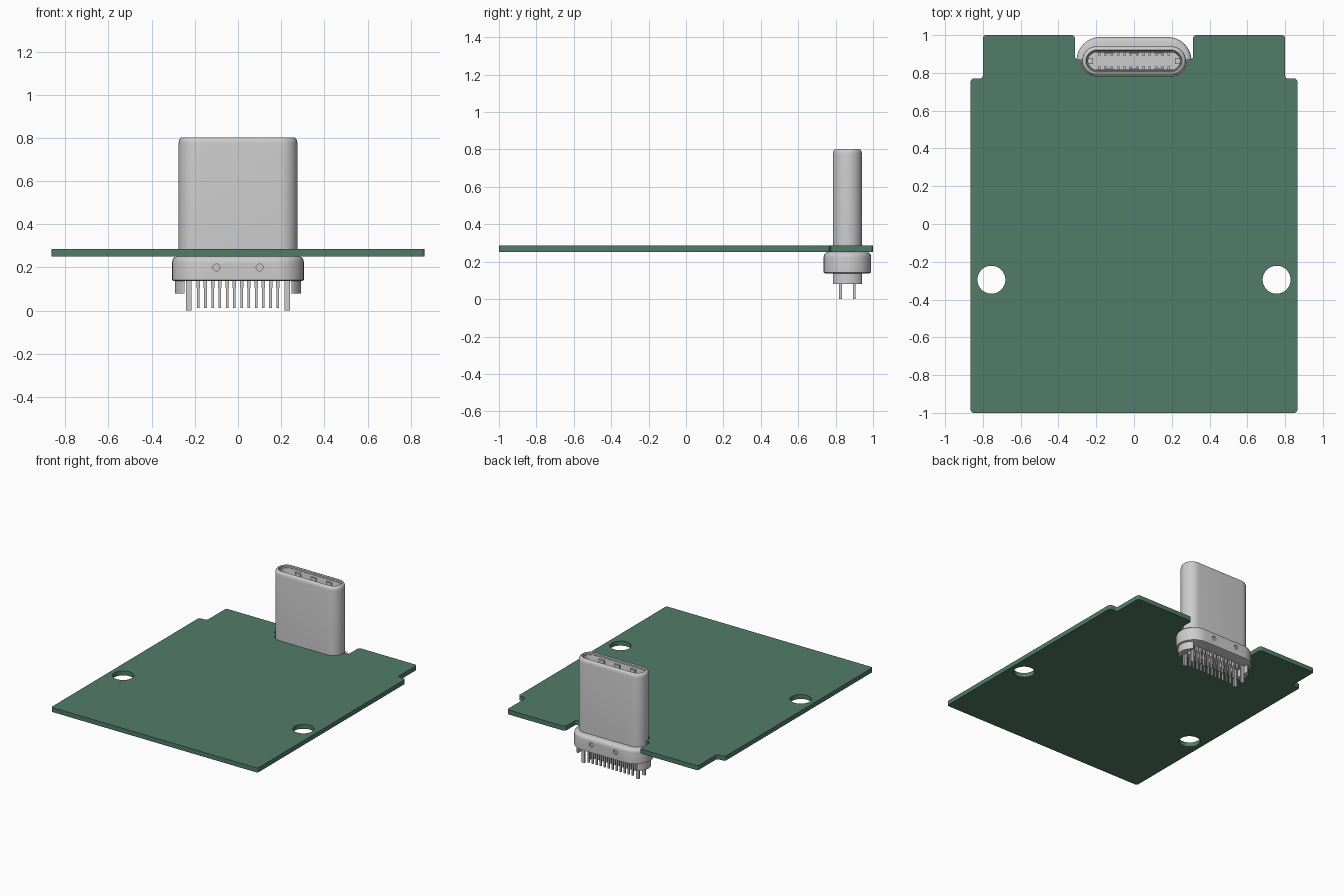
import bpy, bmesh, math
from mathutils import Vector, Matrix

if "Cube" in bpy.data.objects:
    bpy.data.objects.remove(bpy.data.objects["Cube"])

CY = 0.863  # connector centre in y


def finish(name, bm, mat=None, smooth=True):
    bmesh.ops.remove_doubles(bm, verts=bm.verts, dist=1e-5)
    bmesh.ops.recalc_face_normals(bm, faces=bm.faces)
    me = bpy.data.meshes.new(name)
    bm.to_mesh(me)
    bm.free()
    ob = bpy.data.objects.new(name, me)
    bpy.context.collection.objects.link(ob)
    if mat:
        me.materials.append(mat)
    if smooth:
        bpy.ops.object.select_all(action='DESELECT')
        ob.select_set(True)
        bpy.context.view_layer.objects.active = ob
        bpy.ops.object.shade_smooth_by_angle(angle=math.radians(35))
    return ob


def stadium(seg, r, n=16):
    pts = []
    for s, a0 in ((1, -90), (-1, 90)):
        for i in range(n + 1):
            a = math.radians(a0 + 180 * i / n)
            pts.append((s * seg + r * math.cos(a), CY + r * math.sin(a)))
    return pts


def loft(name, seg, profile):
    """Stack stadium loops of (radius, z) and cap both ends."""
    bm = bmesh.new()
    rings = [[bm.verts.new((x, y, z)) for x, y in stadium(seg, r)] for r, z in profile]
    for a, b in zip(rings, rings[1:]):
        for i in range(len(a)):
            j = (i + 1) % len(a)
            bm.faces.new((a[i], a[j], b[j], b[i]))
    bm.faces.new(rings[0][::-1])
    bm.faces.new(rings[-1])
    return finish(name, bm)


def plate(name, loops, z0, z1, mat=None):
    """Flat plate from closed outlines; inner outlines become holes."""
    cu = bpy.data.curves.new(name, 'CURVE')
    cu.dimensions = '2D'
    cu.fill_mode = 'BOTH'
    cu.extrude = (z1 - z0) / 2
    for pts in loops:
        sp = cu.splines.new('POLY')
        sp.points.add(len(pts) - 1)
        for p, (x, y) in zip(sp.points, pts):
            p.co = (x, y, 0, 1)
        sp.use_cyclic_u = True
    tmp = bpy.data.objects.new(name + "_outline", cu)
    bpy.context.collection.objects.link(tmp)
    bpy.context.view_layer.update()
    me = bpy.data.meshes.new_from_object(tmp.evaluated_get(bpy.context.evaluated_depsgraph_get()))
    bpy.data.objects.remove(tmp)
    bm = bmesh.new()
    bm.from_mesh(me)
    bmesh.ops.translate(bm, verts=bm.verts, vec=(0, 0, (z0 + z1) / 2))
    return finish(name, bm, mat)


def boxes(name, items):
    """One object from boxes given as (x0, x1, y0, y1, z0, z1)."""
    bm = bmesh.new()
    for x0, x1, y0, y1, z0, z1 in items:
        m = Matrix.Translation(((x0 + x1) / 2, (y0 + y1) / 2, (z0 + z1) / 2))
        m = m @ Matrix.Diagonal((abs(x1 - x0), abs(y1 - y0), z1 - z0, 1))
        bmesh.ops.create_cube(bm, size=1, matrix=m)
    return finish(name, bm, smooth=False)


def fillet(a, p, b, r, n=5):
    a, p, b = Vector(a), Vector(p), Vector(b)
    s, e = p + (a - p).normalized() * r, p + (b - p).normalized() * r
    out = []
    for i in range(n + 1):
        t = i / n
        out.append(tuple(s * (1 - t) ** 2 + p * 2 * t * (1 - t) * 0.95
                         + (s + e) / 2 * 2 * t * (1 - t) * 0.05 + e * t ** 2))
    return out


# Circuit board: right half outline with filleted corners, then mirrored
green = bpy.data.materials.new("board_green")
green.diffuse_color = (0.085, 0.2, 0.14, 1)
green.use_nodes = True
green.node_tree.nodes["Principled BSDF"].inputs["Base Color"].default_value = green.diffuse_color
corners = [(0, -1), (0.865, -1), (0.865, 0.77), (0.8, 0.77), (0.8, 1),
           (0.313, 1), (0.313, 0.87), (0.277, 0.87)]
half = []
for i in range(1, len(corners) - 1):
    half += fillet(corners[i - 1], corners[i], corners[i + 1], 0.018)
half.append(corners[-1])
for i in range(13):
    a = math.radians(-90 * i / 12)
    half.append((0.197 + 0.08 * math.cos(a), CY + 0.08 * math.sin(a)))
outline = half + [(-x, y) for x, y in reversed(half)]
holes = [[(s * 0.755 + 0.074 * math.cos(k * math.pi / 24), -0.295 + 0.074 * math.sin(k * math.pi / 24))
          for k in range(48)] for s in (-1, 1)]
plate("circuit_board", [outline] + holes, 0.252, 0.286, green)

# Metal shell with rounded rim and a deep socket
loft("connector_shell", 0.197, [
    (0.078, 0.245), (0.078, 0.775), (0.076, 0.788), (0.071, 0.798), (0.063, 0.803),
    (0.058, 0.803), (0.053, 0.797), (0.053, 0.785), (0.049, 0.785), (0.046, 0.775), (0.046, 0.36)])

# Flange under the board
flange = loft("connector_flange", 0.178, [
    (0.119, 0.138), (0.127, 0.142), (0.127, 0.225), (0.124, 0.238), (0.117, 0.247), (0.106, 0.251)])

# Round dimples sunk into front and back of the flange
bm = bmesh.new()
for x in (-0.1, 0.1):
    for y in (CY - 0.127, CY + 0.127):
        bmesh.ops.create_cone(bm, cap_ends=True, segments=20, radius1=0.016, radius2=0.016, depth=0.024,
                              matrix=Matrix.Translation((x, y, 0.2)) @ Matrix.Rotation(math.pi / 2, 4, 'X'))
cutter = finish("dimple_cutter", bm, smooth=False)
cutter.hide_render = True
mod = flange.modifiers.new("dimples", 'BOOLEAN')
mod.object = cutter
mod.operation = 'DIFFERENCE'
mod.solver = 'EXACT'
bpy.context.view_layer.objects.active = flange
bpy.ops.object.modifier_apply(modifier=mod.name)
bpy.data.objects.remove(cutter)

# Curved end walls below the flange
for side, s in (("left", -1), ("right", 1)):
    ring = [(x, y) for x, y in stadium(0.197, 0.095, 24) if s * x > 0.247]
    ys = [y for x, y in ring]
    ring.sort(key=lambda p: p[1])
    ring = [(s * 0.247, ys and min(ys) - 0.003)] + ring + [(s * 0.247, max(ys) + 0.003)]
    plate(side + "_end_wall", [ring], 0.08, 0.141)

# Two rows of solder pins with wider shoulders, plus longer end posts
pins, posts = [], []
for y in (CY - 0.037, CY + 0.037):
    d = 1 if y > CY else -1
    for i in range(12):
        x = (i - 5.5) * 0.0335
        pins.append((x - 0.008, x + 0.008, y - 0.009, y + 0.009, 0.105, 0.142))
        pins.append((x - 0.006, x + 0.006, y - 0.006, y + 0.006, 0.012, 0.105))
    for s in (-1, 1):
        x = s * 0.228
        posts.append((x - 0.012, x + 0.012, y - 0.007, y + 0.007, 0.0, 0.142))
boxes("solder_pins", pins)
boxes("end_posts", posts)

# Contact springs, ground tabs and side latches inside the socket
contacts, tabs = [], []
for d in (-1, 1):
    for i in range(12):
        x = (i - 5.5) * 0.0335
        contacts.append((x - 0.007, x + 0.007, CY + d * 0.03, CY + d * 0.047, 0.358, 0.68))
    for x in (-0.13, 0, 0.13):
        tabs.append((x - 0.022, x + 0.022, CY + d * 0.036, CY + d * 0.05, 0.72, 0.772))
boxes("contact_springs", contacts)
boxes("ground_tabs", tabs)
boxes("side_latches", [(s * 0.218, s * 0.245, CY - 0.015, CY + 0.015, 0.358, 0.7) for s in (-1, 1)])
